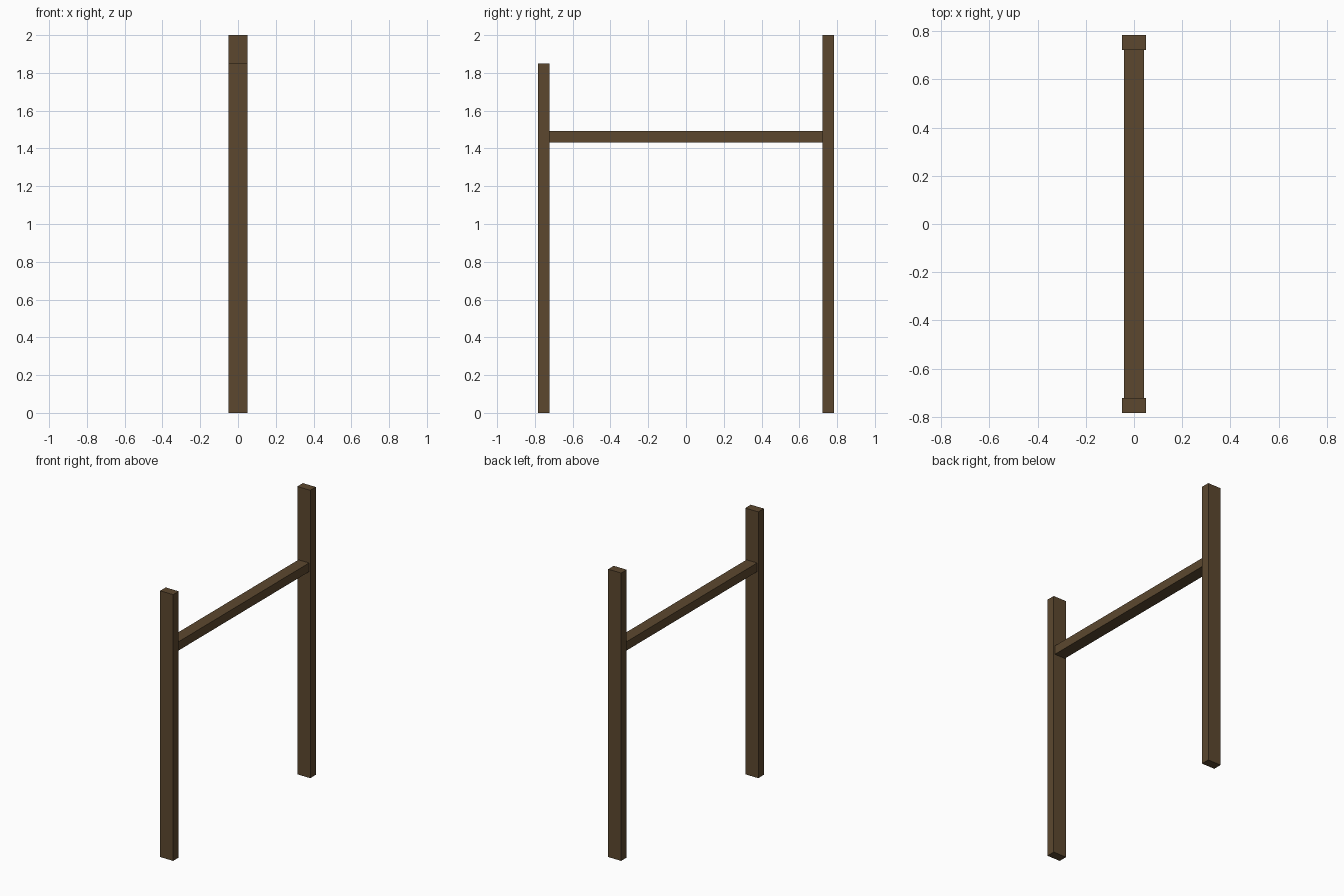
import bpy

if "Cube" in bpy.data.objects:
    bpy.data.objects.remove(bpy.data.objects["Cube"])

wood = bpy.data.materials.new("dark brown wood")
wood.diffuse_color = (0.107, 0.064, 0.028, 1.0)
wood.use_nodes = True
wood.node_tree.nodes["Principled BSDF"].inputs["Base Color"].default_value = wood.diffuse_color


def box(name, x, y, z):
    """Box spanning the given (min, max) ranges."""
    size = [b - a for a, b in (x, y, z)]
    centre = [(a + b) / 2 for a, b in (x, y, z)]
    bpy.ops.mesh.primitive_cube_add(size=1, location=centre)
    ob = bpy.context.object
    ob.name = name
    ob.scale = size
    bpy.ops.object.transform_apply(location=False, rotation=False, scale=True)
    ob.data.materials.append(wood)
    return ob


INNER, OUTER = 0.722, 0.783

# Upright posts, the front one shorter
box("front_post", (-0.05, 0.05), (-OUTER, -INNER), (0, 1.85))
box("back_post", (-0.05, 0.05), (INNER, OUTER), (0, 2.0))

# Crossbar between the posts
box("crossbar", (-0.041, 0.041), (-INNER, INNER), (1.432, 1.493))
